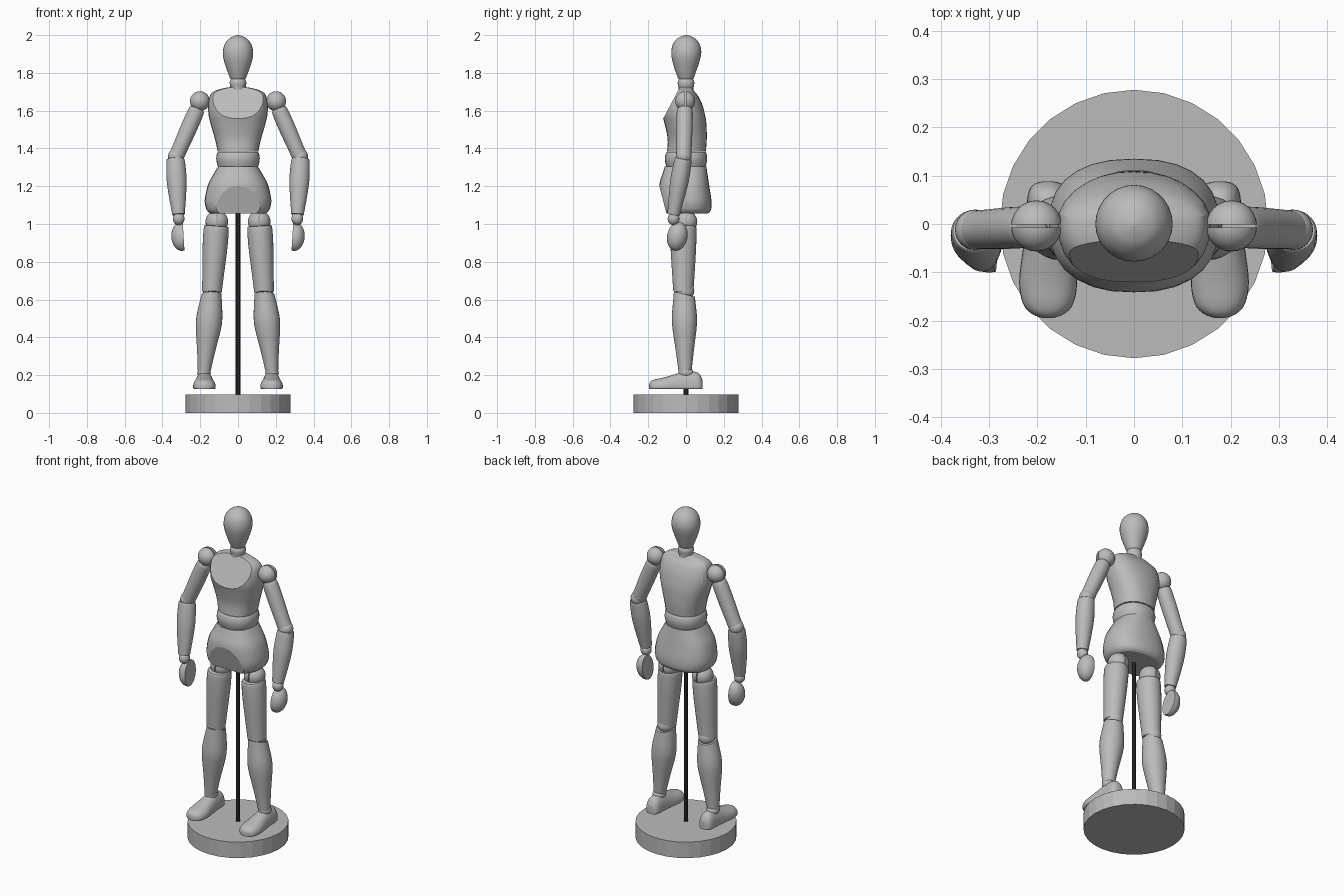
import bpy, bmesh, math
from mathutils import Vector, Matrix

cube = bpy.data.objects.get("Cube")
if cube:
    bpy.data.objects.remove(cube)


def material(name, value):
    m = bpy.data.materials.new(name)
    m.use_nodes = True
    m.diffuse_color = (value, value, value, 1)
    m.node_tree.nodes["Principled BSDF"].inputs["Base Color"].default_value = (value, value, value, 1)
    return m


GREY = material("pale grey", 0.5)
BLACK = material("black metal", 0.015)


def finish(name, bm, mat=GREY, angle=28, mirror=False):
    """Turn a bmesh into a smooth-shaded object."""
    if mirror:
        bmesh.ops.scale(bm, vec=(-1, 1, 1), verts=bm.verts)
    bmesh.ops.recalc_face_normals(bm, faces=bm.faces)
    me = bpy.data.meshes.new(name)
    bm.to_mesh(me)
    bm.free()
    me.materials.append(mat)
    ob = bpy.data.objects.new(name, me)
    bpy.context.collection.objects.link(ob)
    bpy.ops.object.select_all(action="DESELECT")
    ob.select_set(True)
    bpy.context.view_layer.objects.active = ob
    bpy.ops.object.shade_smooth_by_angle(angle=math.radians(angle))
    return ob


def cut(bm, point, normal):
    """Slice away the side the normal points to and close the hole."""
    res = bmesh.ops.bisect_plane(bm, geom=bm.verts[:] + bm.edges[:] + bm.faces[:], dist=1e-5,
                                 plane_co=point, plane_no=normal, clear_outer=True)
    edges = [e for e in res["geom_cut"] if isinstance(e, bmesh.types.BMEdge)]
    bmesh.ops.holes_fill(bm, edges=edges, sides=0)


def spline(rows, steps=4):
    """Smooth the rows of a profile with a Catmull-Rom curve."""
    pts = [rows[0]] + list(rows) + [rows[-1]]
    out = []
    for p0, p1, p2, p3 in zip(pts, pts[1:], pts[2:], pts[3:]):
        for i in range(steps):
            t = i / steps
            out.append([0.5 * (2 * b + (c - a) * t + (2 * a - 5 * b + 4 * c - d) * t * t
                               + (3 * b - a - 3 * c + d) * t ** 3)
                        for a, b, c, d in zip(p0, p1, p2, p3)])
    return out + [list(rows[-1])]


def loft(rows, power=2.0, seg=28):
    """Stack oval rings; each row is height, half width, front depth, back depth."""
    bm = bmesh.new()
    rings = []
    for z, rx, front, back in spline(rows):
        ring = []
        for i in range(seg):
            a = math.tau * i / seg
            c, s = math.cos(a), math.sin(a)
            x = math.copysign(abs(c) ** (2 / power), c) * rx
            y = math.copysign(abs(s) ** (2 / power), s) * (back if s > 0 else front)
            ring.append(bm.verts.new((x, y, z)))
        rings.append(ring)
    for r, q in zip(rings, rings[1:]):
        for i in range(seg):
            j = (i + 1) % seg
            bm.faces.new((r[i], r[j], q[j], q[i]))
    bm.faces.new(rings[0][::-1])
    bm.faces.new(rings[-1])
    return bm


def limb(top, bottom, rows):
    """Round limb from top to bottom; each row is fraction, half width, half depth."""
    a, b = Vector(top), Vector(bottom)
    length = (b - a).length
    bm = loft([(-t * length, rx, ry, ry) for t, rx, ry in rows])
    rot = Vector((0, 0, 1)).rotation_difference(a - b).to_matrix().to_4x4()
    bmesh.ops.transform(bm, matrix=Matrix.Translation(a) @ rot, verts=bm.verts)
    return bm


def ball(centre, size):
    bm = bmesh.new()
    bmesh.ops.create_uvsphere(bm, u_segments=24, v_segments=16, radius=1)
    bmesh.ops.scale(bm, vec=size, verts=bm.verts)
    bmesh.ops.translate(bm, vec=centre, verts=bm.verts)
    return bm


def split_ball(name, centre, radius, axis, mirror):
    """Joint ball with a narrow slot across it."""
    for sign, part in ((1, "near"), (-1, "far")):
        bm = ball(centre, (radius,) * 3)
        cut(bm, Vector(centre) + axis * sign * 0.003, -axis * sign)
        finish(f"{name}_{part}_half", bm, mirror=mirror)


def cylinder(name, radius, low, high, seg, mat):
    bm = bmesh.new()
    bmesh.ops.create_cone(bm, cap_ends=True, segments=seg, radius1=radius, radius2=radius, depth=high - low)
    bmesh.ops.translate(bm, vec=(0, 0, (low + high) / 2), verts=bm.verts)
    finish(name, bm, mat, angle=10 if seg > 20 else 40)


# Stand
cylinder("base", 0.278, 0, 0.097, 28, GREY)
cylinder("support_rod", 0.012, 0.09, 1.07, 12, BLACK)

# Head and neck
finish("head", loft([(1.765, .036, .036, .036), (1.775, .043, .043, .042), (1.82, .06, .06, .058),
                     (1.87, .076, .074, .074), (1.91, .08, .078, .081), (1.95, .071, .07, .073),
                     (1.98, .049, .048, .051), (1.994, .024, .024, .026), (2.0, .004, .004, .004)]))
finish("neck", loft([(1.70, .04, .04, .04), (1.725, .041, .041, .041), (1.75, .044, .044, .044),
                     (1.77, .036, .036, .036)]))

# Chest, with a flat sloping upper front
chest = loft([(1.385, .108, .1, .105), (1.45, .122, .097, .11), (1.53, .145, .113, .108),
              (1.58, .156, .126, .1), (1.63, .158, .125, .087), (1.675, .15, .11, .066),
              (1.70, .13, .085, .046), (1.717, .085, .06, .036), (1.724, .045, .04, .03)], power=2.3)
cut(chest, (0, -.122, 1.555), (0, -.155, .082))
finish("chest", chest, angle=18)

# Waist
finish("waist", loft([(1.27, .085, .085, .085), (1.3, .105, .102, .102), (1.34, .115, .112, .112),
                      (1.37, .112, .108, .109), (1.382, .105, .1, .102)], power=2.2))

# Pelvis, with a flat cut at the lower front
pelvis = loft([(1.305, .105, .112, .108), (1.27, .126, .123, .113), (1.21, .158, .141, .122),
               (1.13, .176, .141, .134), (1.085, .17, .137, .134), (1.065, .158, .13, .126),
               (1.055, .145, .122, .114)], power=2.4)
cut(pelvis, (0, -.141, 1.2), (0, -.145, -.038))
finish("pelvis", pelvis, angle=18)

X, Y = Vector((1, 0, 0)), Vector((0, 1, 0))
for side, flip in (("left", False), ("right", True)):
    def add(name, bm, angle=28):
        finish(f"{side}_{name}", bm, angle=angle, mirror=flip)

    # Shoulder and upper arm
    split_ball(f"{side}_shoulder", (.202, -.004, 1.65), .053, Y, flip)
    add("upper_arm", limb((.215, -.006, 1.612), (.326, -.012, 1.358),
                          [(0, .033, .034), (.06, .042, .042), (.4, .044, .043), (.8, .041, .041),
                           (.96, .041, .04), (1, .037, .037)]))

    # Elbow, forearm and wrist
    add("elbow", ball((.329, -.012, 1.358), (.042,) * 3))
    add("forearm", limb((.331, -.014, 1.345), (.315, -.066, 1.05),
                        [(0, .044, .042), (.05, .049, .046), (.35, .053, .049), (.65, .046, .043),
                         (.92, .036, .035), (1, .033, .033)]))
    add("wrist", ball((.314, -.066, 1.028), (.031, .031, .034)))

    # Hand with a flat palm
    hand = ball((0, 0, 0), (.053, .054, .077))
    cut(hand, (-.012, 0, 0), (-1, 0, 0))
    bmesh.ops.rotate(hand, verts=hand.verts, matrix=Matrix.Rotation(-.2, 3, "X"))
    bmesh.ops.rotate(hand, verts=hand.verts, matrix=Matrix.Rotation(.06, 3, "Y"))
    bmesh.ops.translate(hand, verts=hand.verts, vec=(.3, -.046, .934))
    add("hand", hand)

    # Hip and thigh, the thigh cut away behind the knee
    split_ball(f"{side}_hip", (.112, 0, 1.012), .06, X, flip)
    thigh = limb((.114, -.014, .99), (.138, -.014, .64),
                 [(0, .058, .062), (.04, .066, .069), (.3, .066, .068), (.7, .058, .06), (1, .052, .053)])
    cut(thigh, (0, -.065, .645), (0, -.04, -.105))
    add("thigh", thigh)

    # Knee and shin, the shin cut away behind the knee
    add("knee", ball((.138, -.004, .645), (.047, .048, .047)))
    shin = limb((.138, -.01, .642), (.18, -.005, .215),
                [(0, .05, .054), (.12, .058, .059), (.3, .068, .066), (.45, .067, .064),
                 (.75, .047, .047), (1, .033, .034)])
    cut(shin, (0, -.065, .642), (0, .025, .105))
    add("shin", shin)

    # Ankle and foot, lofted from heel to toe with a flat sole
    add("ankle", ball((.18, 0, .212), (.036, .04, .03)))
    foot = loft([(.088, .012, .03, .022), (.082, .03, .05, .02), (.06, .042, .077, .02),
                 (0, .046, .083, .02), (-.05, .052, .07, .02), (-.12, .06, .05, .02),
                 (-.165, .052, .04, .02), (-.186, .034, .03, .02), (-.195, .01, .016, .012)], power=2.3)
    bmesh.ops.transform(foot, verts=foot.verts,
                        matrix=Matrix(((1, 0, 0, .178), (0, 0, 1, 0), (0, -1, 0, .137), (0, 0, 0, 1))))
    cut(foot, (0, 0, .126), (0, 0, -1))
    add("foot", foot)
